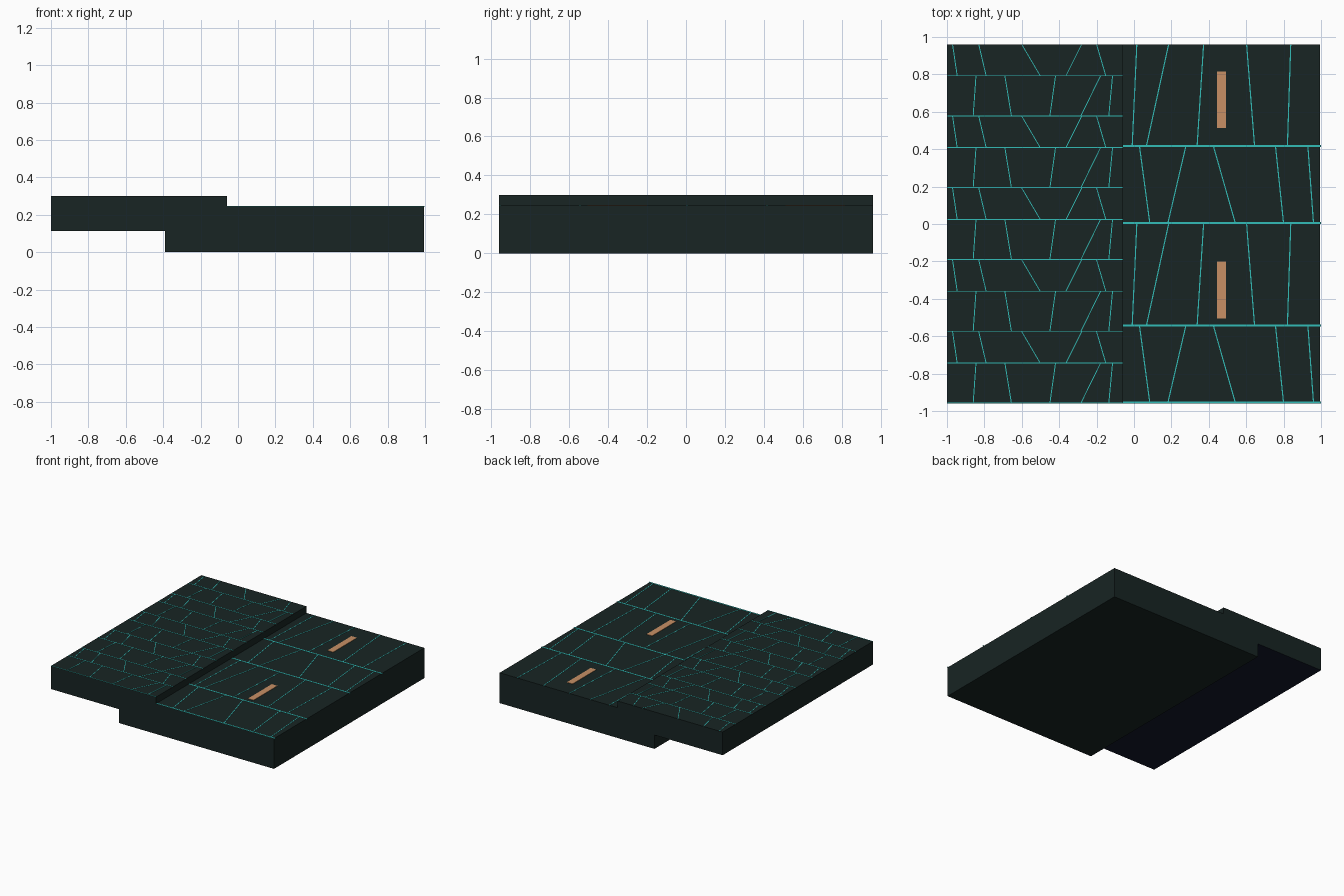
import bpy, bmesh

if "Cube" in bpy.data.objects:
    bpy.data.objects.remove(bpy.data.objects["Cube"])


def material(name, rgb):
    m = bpy.data.materials.new(name)
    m.diffuse_color = (*rgb, 1)
    m.use_nodes = True
    m.node_tree.nodes["Principled BSDF"].inputs["Base Color"].default_value = m.diffuse_color
    return m


STONE = material("dark_stone", (0.009, 0.018, 0.017))
NAVY = material("dark_navy", (0.006, 0.009, 0.025))
TEAL = material("teal_joint", (0.032, 0.51, 0.48))
ORANGE = material("orange_paint", (0.58, 0.28, 0.13))


def prism(bm, pts, z0, z1):
    """Upright block on a counter-clockwise outline."""
    lo = [bm.verts.new((x, y, z0)) for x, y in pts]
    hi = [bm.verts.new((x, y, z1)) for x, y in pts]
    bm.faces.new(lo[::-1])
    bm.faces.new(hi)
    n = len(pts)
    for i in range(n):
        j = (i + 1) % n
        bm.faces.new((lo[i], lo[j], hi[j], hi[i]))


def rect(x0, x1, y0, y1):
    return [(x0, y0), (x1, y0), (x1, y1), (x0, y1)]


def make(name, outlines, z0, z1, *mats):
    bm = bmesh.new()
    for pts in outlines:
        prism(bm, pts, z0, z1)
    me = bpy.data.meshes.new(name)
    bm.to_mesh(me)
    bm.free()
    for m in mats:
        me.materials.append(m)
    ob = bpy.data.objects.new(name, me)
    bpy.context.collection.objects.link(ob)
    return ob


def slanted(row, y_top, y_bot, w):
    """Slanted joints of one stone row, given (top x, bottom x) pairs."""
    return [[(b - w / 2, y_bot), (b + w / 2, y_bot),
             (t + w / 2, y_top), (t - w / 2, y_top)] for t, b in row]


Y = 0.96            # half depth
CURB = -0.06        # edge between pavement and road
PAVE_Z, ROAD_Z = 0.299, 0.245
SKIN = 0.0015       # joint and paint thickness

# Slabs
make("road_slab", [rect(-0.39, 0.994, -Y, Y)], 0, ROAD_Z, STONE)
pavement = make("pavement_slab", [rect(-1, CURB, -Y, Y)], 0.112, PAVE_Z, STONE, NAVY)
pavement.data.polygons[0].material_index = 1     # navy underside

# Pavement joints: two alternating rows repeated five times
pave_a = [(-0.97, -0.945), (-0.83, -0.79), (-0.60, -0.50), (-0.28, -0.365), (-0.20, -0.15)]
pave_b = [(-0.845, -0.86), (-0.69, -0.655), (-0.42, -0.45), (-0.18, -0.285), (-0.115, -0.135)]
joints = []
for i in range(5):
    top = Y - i * 0.384
    mid, bot = top - 0.17, top - 0.384
    joints += slanted(pave_a, top, mid, 0.005) + slanted(pave_b, mid, bot, 0.005)
    joints += [rect(-1, CURB, y, y + 0.005) for y in (mid, bot)]
make("pavement_joints", joints, PAVE_Z - 0.001, PAVE_Z + SKIN, TEAL)

# Road joints: two larger alternating rows repeated twice
road_a = [(0.015, -0.01), (0.185, 0.065), (0.372, 0.337), (0.602, 0.645), (0.838, 0.82)]
road_b = [(0.03, 0.085), (0.276, 0.18), (0.426, 0.543), (0.757, 0.80), (0.93, 0.96)]
joints = []
for i in range(2):
    top = Y - i * 0.96
    mid, bot = top - 0.549, top - 0.96
    joints += slanted(road_a, top, mid, 0.006) + slanted(road_b, mid, bot, 0.006)
    joints += [rect(CURB, 1.0, y, y + 0.011) for y in (mid, bot)]
make("road_joints", joints, ROAD_Z - 0.001, ROAD_Z + SKIN, TEAL)

# Painted lane dashes
make("lane_dashes", [rect(0.443, 0.493, y, y + 0.304) for y in (0.512, -0.505)],
     ROAD_Z - 0.001, ROAD_Z + 2 * SKIN, ORANGE)
